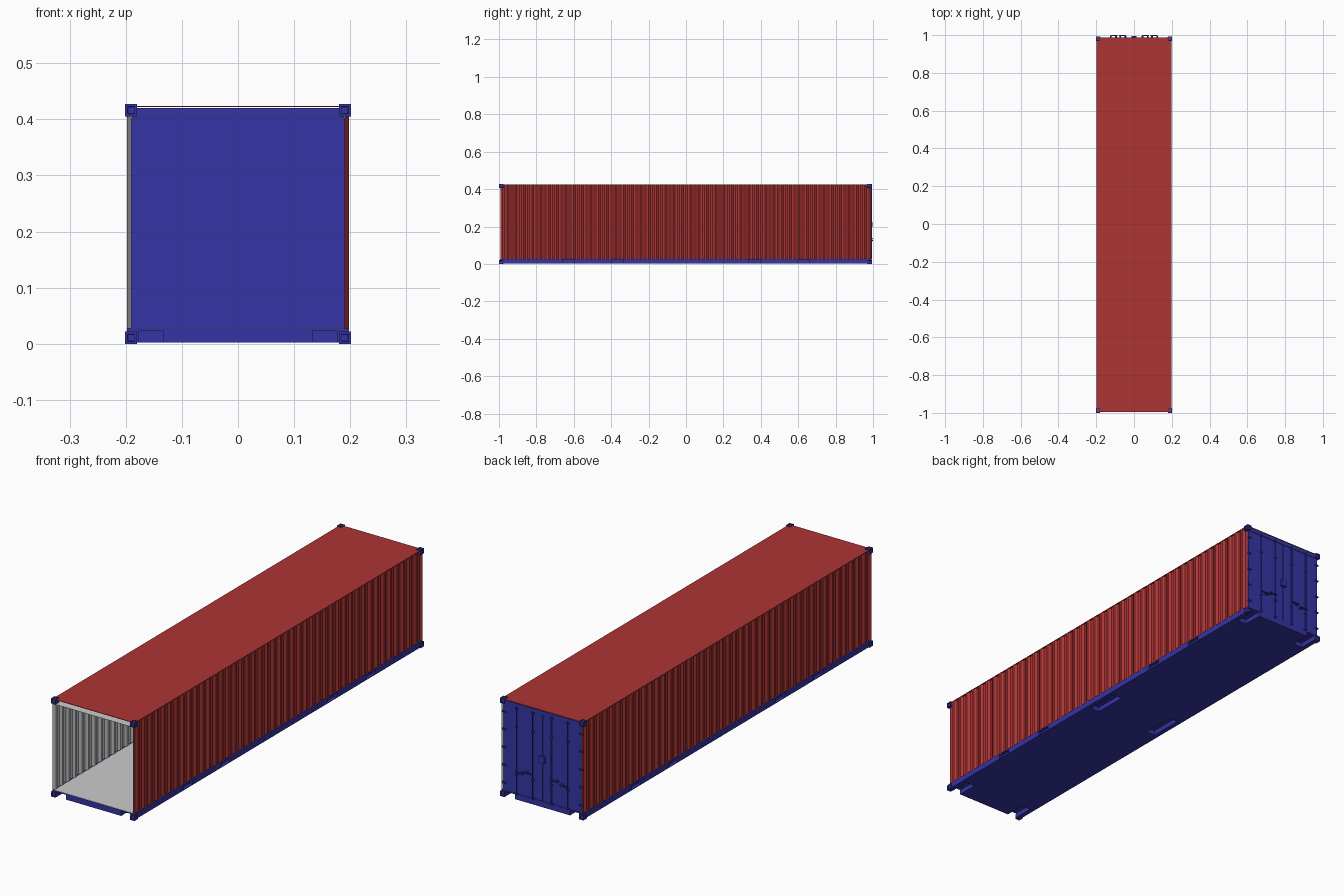
import bpy, bmesh
from mathutils import Vector

if "Cube" in bpy.data.objects:
    bpy.data.objects.remove(bpy.data.objects["Cube"])


def material(name, rgb):
    m = bpy.data.materials.new(name)
    m.diffuse_color = (*rgb, 1)
    m.use_nodes = True
    m.node_tree.nodes["Principled BSDF"].inputs["Base Color"].default_value = m.diffuse_color
    return m


RED = material("red_paint", (0.42, 0.035, 0.035))
BLUE = material("blue_paint", (0.035, 0.035, 0.38))


def finish(name, bm, mat, mirror=(False, False)):
    me = bpy.data.meshes.new(name)
    bm.to_mesh(me)
    bm.free()
    ob = bpy.data.objects.new(name, me)
    bpy.context.collection.objects.link(ob)
    if mat:
        me.materials.append(mat)
    if any(mirror):
        mod = ob.modifiers.new("mirror", 'MIRROR')
        mod.use_axis = (*mirror, False)
        mod.use_mirror_merge = False
    return ob


def add_box(bm, x0, x1, y0, y1, z0, z1):
    vs = bmesh.ops.create_cube(bm, size=1)["verts"]
    for v in vs:
        v.co = Vector(((x0 + x1) / 2 + v.co.x * (x1 - x0),
                       (y0 + y1) / 2 + v.co.y * (y1 - y0),
                       (z0 + z1) / 2 + v.co.z * (z1 - z0)))
    return vs


def boxes(name, specs, mat, mirror=(False, False)):
    bm = bmesh.new()
    for s in specs:
        add_box(bm, *s)
    return finish(name, bm, mat, mirror)


# Corrugated side walls: red outside, grey lining just inside.
# The left wall is the right one turned half round (side = -1).
def wall(name, side, inset, mat, inward):
    n, half = 44, 0.990
    pitch = 2 * half / (n + 0.5)
    out, deep = 0.198 - inset, 0.190 - inset
    pts = []
    for i in range(n + 1):
        for f, x in ((0, deep), (0.26, deep), (0.5, out), (0.76, out)):
            if i < n or f <= 0.5:
                pts.append((x, -half + (i + f) * pitch))
    bm = bmesh.new()
    cols = [[bm.verts.new((side * x, side * y - 0.002, z)) for z in (0.026, 0.422)]
            for x, y in pts]
    for (a, b), (c, d) in zip(cols, cols[1:]):
        bm.faces.new((b, d, c, a) if inward else (a, c, d, b))
    finish(name, bm, mat)


for label, side in (("right", 1), ("left", -1)):
    wall(label + "_wall", side, 0, RED, False)
    wall(label + "_wall_lining", side, 0.0006, None, True)

# Roof sheet, lining and front lip below it
boxes("roof", [(-0.198, 0.198, -0.994, 0.988, 0.422, 0.424)], RED)
boxes("roof_lining", [(-0.19, 0.19, -0.99, 0.97, 0.421, 0.4215)], None)
boxes("front_header_lip", [(-0.19, 0.19, -0.994, -0.945, 0.402, 0.403)], None)

# Base with recesses underneath and fork pockets along the rails
base = boxes("base", [(-0.198, 0.198, -0.994, 0.988, 0.002, 0.027)], BLUE)
cuts = []
for s in (-1, 1):
    xa, xb = sorted((s * 0.133, s * 0.177))
    for ya, yb in ((-1.1, -0.9), (-0.075, 0.075), (0.9, 1.1)):
        cuts.append((xa, xb, ya, yb, -0.02, 0.023))
    xa, xb = sorted((s * 0.185, s * 0.25))
    for yc in (-0.627, -0.365, 0.365, 0.627):
        cuts.append((xa, xb, yc - 0.032, yc + 0.032, 0.005, 0.023))
cutter = boxes("base_cutter", cuts, None)
cutter.hide_render = True
cutter.hide_set(True)
cutter.display_type = 'WIRE'
mod = base.modifiers.new("recesses", 'BOOLEAN')
mod.operation = 'DIFFERENCE'
mod.solver = 'EXACT'
mod.object = cutter
boxes("floor_panel", [(-0.19, 0.19, -0.993, 0.97, 0.0265, 0.028)], None)

# Corner castings with sunken holes on the outer faces
bm = bmesh.new()
for yc, sy in ((-0.9875, -1), (0.981, 1)):
    for z0, sz in ((0.0, -1), (0.4055, 1)):
        vs = add_box(bm, 0.180, 0.201, yc - 0.0125, yc + 0.0125, z0, z0 + 0.0215)
        bm.normal_update()
        faces = {f for v in vs for f in v.link_faces}
        outer = [f for f in faces if f.normal.dot(Vector((1, sy, sz))) > 0.5]
        bmesh.ops.inset_individual(bm, faces=outer, thickness=0.006)
        bmesh.ops.inset_individual(bm, faces=outer, thickness=0.0006, depth=-0.004)
finish("corner_castings", bm, BLUE, (True, False))

# Door end: header and two leaves
boxes("door_header", [(-0.189, 0.189, 0.972, 0.988, 0.403, 0.4205)], BLUE)
boxes("door_leaves", [(-0.19, 0.19, 0.976, 0.986, 0.027, 0.4035)], BLUE)
boxes("door_seal", [(-0.0015, 0.0015, 0.984, 0.989, 0.028, 0.402)], BLUE)
boxes("hinges", [(0.178, 0.194, 0.984, 0.991, z - 0.003, z + 0.003)
                 for z in (0.06, 0.138, 0.215, 0.293, 0.37)], BLUE, (True, False))

# Locking bars, their keepers and handles
bm = bmesh.new()
for x in (0.045, 0.123):
    ret = bmesh.ops.create_cone(bm, cap_ends=True, segments=8, radius1=0.0025,
                                radius2=0.0025, depth=0.385)
    bmesh.ops.translate(bm, verts=ret["verts"], vec=(x, 0.9915, 0.2155))
finish("lock_bars", bm, BLUE, (True, False))
boxes("bar_keepers", [(x - 0.005, x + 0.005, 0.984, 0.995, z - 0.003, z + 0.003)
                      for x in (0.045, 0.123) for z in (0.03, 0.11, 0.32, 0.4)],
      BLUE, (True, False))
boxes("door_handles", [(x0, x1, 0.994, 1.0, z - 0.002, z + 0.002)
                       for x0, x1, z in ((0.043, 0.08, 0.135), (0.088, 0.125, 0.125))]
      + [(x, x + 0.01, 0.984, 0.996, z - 0.004, z + 0.004)
         for x, z in ((0.068, 0.135), (0.09, 0.125))], BLUE, (True, False))

# Lock box over the door seam
boxes("lock_box", [(-0.013, 0.013, 0.984, 0.996, 0.197, 0.224)], BLUE)
